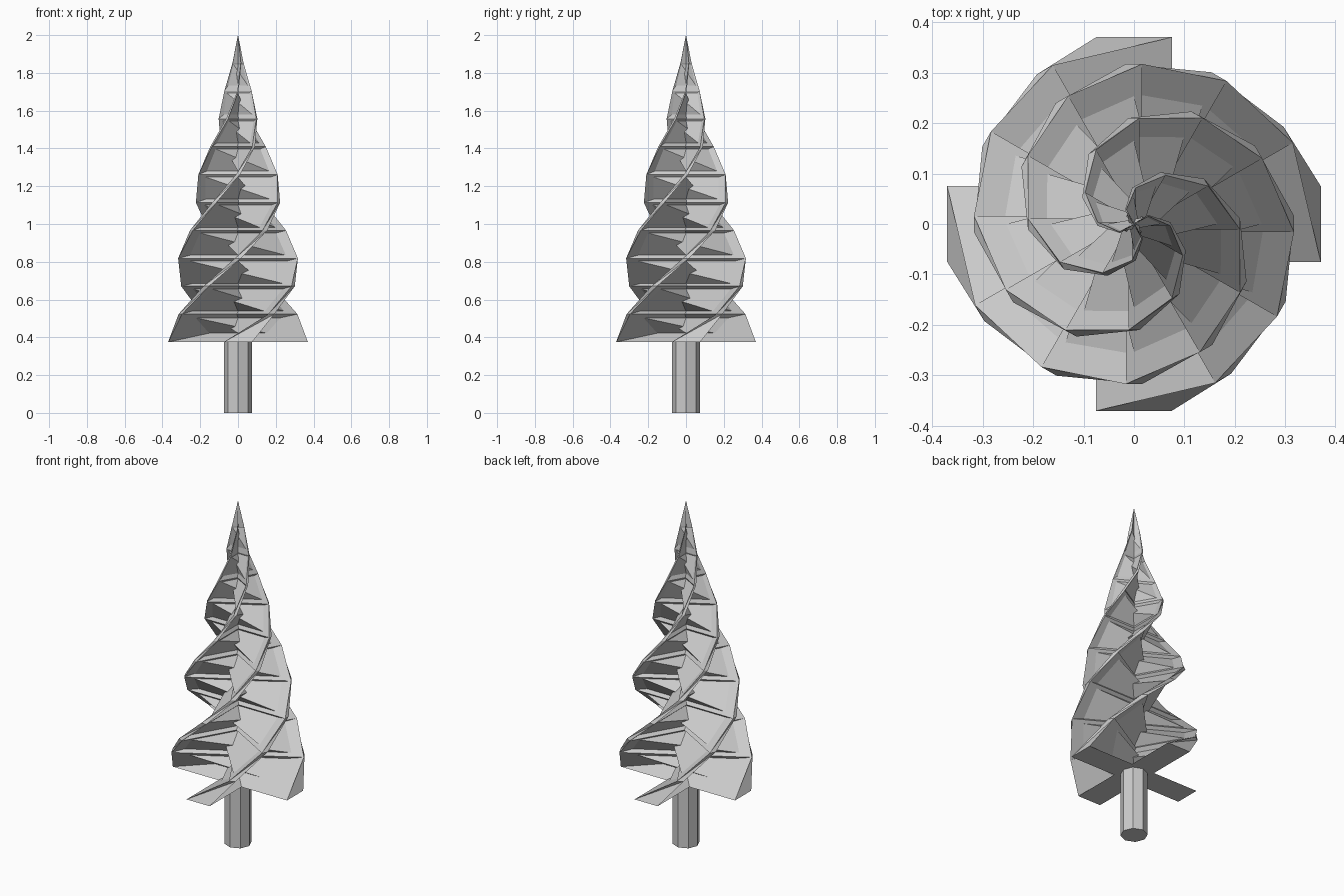
import bpy, bmesh
from math import radians
from mathutils import Matrix, Vector

cube = bpy.data.objects.get("Cube")
if cube:
    bpy.data.objects.remove(cube, do_unlink=True)

grey = bpy.data.materials.new("plain_grey")
grey.use_nodes = True
colour = (0.6, 0.6, 0.6, 1)
grey.diffuse_color = colour
grey.node_tree.nodes["Principled BSDF"].inputs["Base Color"].default_value = colour

BASE_Z, TOP_Z = 0.375, 2.0
REACH = [0.37, 0.353, 0.337, 0.317, 0.285, 0.25, 0.21, 0.165, 0.115, 0.072, 0.033, 0.001]
TWIST = radians(30)


def finish(bm, name):
    mesh = bpy.data.meshes.new(name)
    bm.to_mesh(mesh)
    bm.free()
    mesh.materials.append(grey)
    obj = bpy.data.objects.new(name, mesh)
    bpy.context.collection.objects.link(obj)
    return obj


def twisted_slab(name, start):
    """Thin tapered slab that turns one step per layer."""
    bm = bmesh.new()
    rings = []
    last = len(REACH) - 1
    for k, r in enumerate(REACH):
        half = 0.075 if k == 0 else 0.019 * r / REACH[0]
        z = BASE_Z + (TOP_Z - BASE_Z) * k / last
        turn = Matrix.Rotation(start + TWIST * k, 3, "Z")
        corners = [(r, -half), (r, half), (-r, half), (-r, -half)]
        rings.append([bm.verts.new(turn @ Vector((x, y, z))) for x, y in corners])
    for low, high in zip(rings, rings[1:]):
        for i in range(4):
            j = (i + 1) % 4
            bm.faces.new((low[i], low[j], high[j]))
            bm.faces.new((low[i], high[j], high[i]))
    bm.faces.new(rings[0][::-1])
    bm.faces.new(rings[-1])
    return finish(bm, name)


# Foliage: two crossing slabs, giving four spiral fins
twisted_slab("foliage_slab_a", 0)
twisted_slab("foliage_slab_b", radians(90))

# Trunk: eight-sided post
bm = bmesh.new()
bmesh.ops.create_cone(bm, cap_ends=True, segments=8, radius1=0.073, radius2=0.073,
                      depth=0.38, matrix=Matrix.Translation((0, 0, 0.19)))
finish(bm, "trunk")
